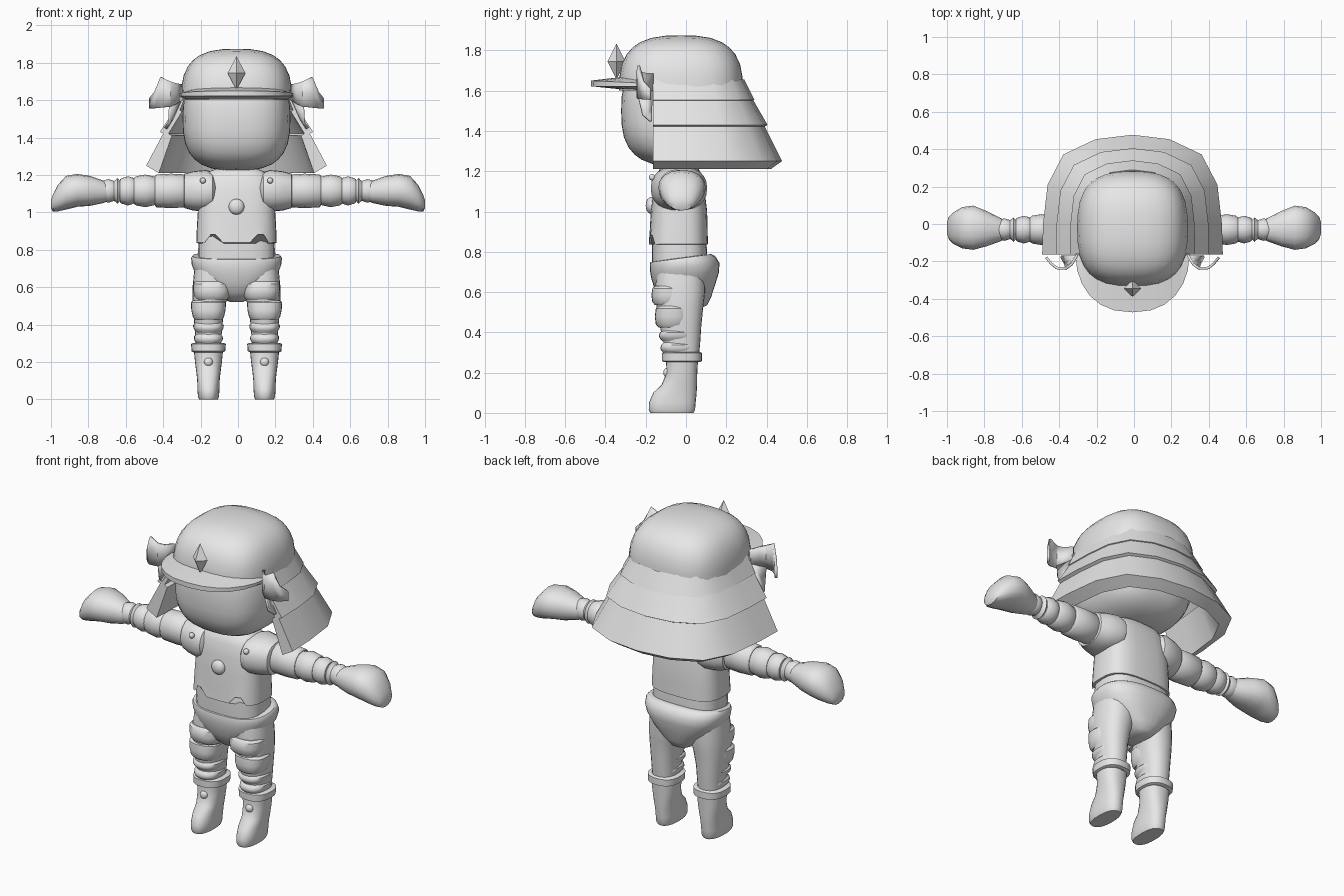
import bpy, bmesh, math
from mathutils import Vector

C = -0.008  # body centre line
grey = bpy.data.materials.new("plain_grey")
grey.diffuse_color = (0.8, 0.8, 0.8, 1)


def finish(name, bm, angle=40):
    bmesh.ops.recalc_face_normals(bm, faces=bm.faces)
    mesh = bpy.data.meshes.new(name)
    bm.to_mesh(mesh)
    bm.free()
    mesh.materials.append(grey)
    ob = bpy.data.objects.new(name, mesh)
    bpy.context.collection.objects.link(ob)
    bpy.ops.object.select_all(action='DESELECT')
    ob.select_set(True)
    bpy.context.view_layer.objects.active = ob
    bpy.ops.object.shade_smooth_by_angle(angle=math.radians(angle))
    return ob


def power(v, e):
    return math.copysign(abs(v) ** e, v)


def skin(bm, loops, close=True):
    """Bridge loops of points; close wraps each loop, ends are capped."""
    rows = [[bm.verts.new(p) for p in loop] for loop in loops]
    n = len(rows[0])
    for a, b in zip(rows, rows[1:]):
        for i in range(n if close else n - 1):
            j = (i + 1) % n
            bm.faces.new((a[i], a[j], b[j], b[i]))
    if close:
        bm.faces.new(rows[0])
        bm.faces.new(rows[-1])
    return rows


def loft(name, rings, axis='z', p=2.0, n=24, side=1, shape=None):
    """Rings: (position, centre 1, centre 2, radius 1, radius 2)."""
    bm = bmesh.new()
    loops = []
    for pos, c1, c2, r1, r2 in rings:
        loop = []
        for i in range(n):
            t = math.tau * i / n
            u = c1 + r1 * power(math.cos(t), 2 / p)
            v = c2 + r2 * power(math.sin(t), 2 / p)
            q = Vector((u, v, pos)) if axis == 'z' else Vector((side * pos, v, u))
            loop.append(shape(q) if shape else q)
        loops.append(loop)
    skin(bm, loops)
    return finish(name, bm)


def rounded_ball(name, centre, radii, p, cuts=7, half=False):
    bm = bmesh.new()
    bmesh.ops.create_cube(bm, size=2)
    bmesh.ops.subdivide_edges(bm, edges=bm.edges[:], cuts=cuts, use_grid_fill=True)
    for v in bm.verts:
        k = sum(abs(a) ** p for a in v.co) ** (1 / p)
        v.co = v.co / k
    if half:
        low = [v for v in bm.verts if v.co.z < -0.01]
        bmesh.ops.delete(bm, geom=low, context='VERTS')
    for v in bm.verts:
        v.co = Vector([c + r * a for c, r, a in zip(centre, radii, v.co)])
    return finish(name, bm)


# Head and helmet dome
rounded_ball("head", (C, -0.025, 1.5), (0.288, 0.297, 0.277), 2.8)
rounded_ball("helmet_dome", (C, -0.025, 1.6), (0.297, 0.308, 0.275), 2.8, half=True)

# Neck guard: three flaring bands swept round the back of the head
half_path = [(-1, None), (-0.99, 0.0), (-0.94, 0.44), (-0.765, 0.78), (-0.41, 0.95)]
path = half_path + [(0, 1)] + [(-x, y) for x, y in reversed(half_path)]
bands = {
    "upper": [(.285, .29, 1.655), (.335, .34, 1.555), (.305, .31, 1.54), (.265, .27, 1.64)],
    "middle": [(.325, .33, 1.56), (.41, .405, 1.43), (.37, .37, 1.41), (.29, .30, 1.54)],
    "lower": [(.385, .385, 1.435), (.483, .477, 1.25), (.415, .42, 1.21), (.345, .345, 1.41)],
}
for label, section in bands.items():
    bm = bmesh.new()
    skin(bm, [[(C + x * w, -0.163 if y is None else y * b, z) for w, b, z in section]
              for x, y in path])
    finish("neck_guard_" + label, bm, 35)

# Visor: crescent plate in front of the dome
bm = bmesh.new()
loops = []
for i in range(13):
    t = math.pi * i / 12
    c, s = math.cos(t), math.sin(t)
    ox, oy = 0.305 * power(c, 0.85), -0.16 - 0.312 * s ** 0.95
    ix, iy = 0.275 * power(c, 0.8), -0.155 - 0.15 * s ** 0.8
    loops.append([(C + ox, oy, 1.635 + .015 * s), (C + ox, oy, 1.622),
                  (C + ix, iy, 1.605), (C + ix, iy, 1.637 + .033 * s)])
skin(bm, loops)
finish("visor", bm)

# Crest diamond
bm = bmesh.new()
ring = [bm.verts.new((C + x, -0.345 + y, 1.745))
        for x, y in ((.048, 0), (0, .045), (-.048, 0), (0, -.045))]
for z in (1.835, 1.655):
    tip = bm.verts.new((C, -0.345, z))
    for i in range(4):
        bm.faces.new((ring[i], ring[(i + 1) % 4], tip))
finish("crest_diamond", bm, 10)

for s, tag in ((-1, "right"), (1, "left")):
    # Curled side wing of the helmet with a tail down the guard
    bm = bmesh.new()
    columns = [(.295, -.165, 1.685, 1.60), (.325, -.215, 1.69, 1.58), (.355, -.238, 1.70, 1.565),
               (.405, -.235, 1.725, 1.56), (.435, -.212, 1.645, 1.557), (.462, -.178, 1.61, 1.555)]
    skin(bm, [[(C + s * x, y, zt), (C + s * x, y, (zt + zb) / 2), (C + s * x, y, zb)]
              for x, y, zt, zb in columns], close=False)
    skin(bm, [[(C + s * .30, -.17, 1.60), (C + s * .355, -.235, 1.57)],
              [(C + s * .345, -.17, 1.50), (C + s * .36, -.215, 1.48)],
              [(C + s * .375, -.17, 1.45), (C + s * .38, -.18, 1.45)]], close=False)
    ob = finish(tag + "_helmet_wing", bm)
    mod = ob.modifiers.new("thickness", 'SOLIDIFY')
    mod.thickness = 0.014
    mod.offset = 0

    # Shoulder guard and rivet
    loft(tag + "_shoulder", [(.11, 1.115, -.035, .06, .10), (.135, 1.115, -.035, .10, .135),
                             (.17, 1.115, -.035, .112, .14), (.24, 1.115, -.035, .105, .12),
                             (.285, 1.115, -.035, .092, .10), (.29, 1.115, -.035, .08, .085)],
         'x', 2.3, side=s)
    rounded_ball(tag + "_shoulder_rivet", (C + s * .18, -.168, 1.17), (.016,) * 3, 2, 3)

    # Segmented arm sleeves: start, end, radii at start, middle and end
    sleeves = [(.27, .445, .088, .092, .088), (.435, .555, .076, .087, .078),
               (.545, .632, .068, .078, .068), (.625, .665, .058, .069, .058),
               (.655, .73, .054, .063, .056)]
    for k, (a, b, r0, rm, r1) in enumerate(sleeves):
        loft(f"{tag}_sleeve_{k + 1}",
             [(a, 1.115, -.03, r0 * .9, r0 * .85), (a + .01, 1.115, -.03, r0, r0 * .95),
              ((a + b) / 2, 1.115, -.03, rm, rm * .95),
              (b - .01, 1.115, -.03, r1, r1 * .95), (b, 1.115, -.03, r1 * .9, r1 * .85)],
             'x', side=s, n=16)

    # Mitten hand
    loft(tag + "_hand", [(.70, 1.11, -.03, .052, .055), (.72, 1.11, -.03, .06, .065),
                         (.79, 1.115, -.025, .08, .095), (.86, 1.118, -.02, .088, .118),
                         (.92, 1.105, -.02, .09, .11), (.965, 1.075, -.022, .07, .085),
                         (.99, 1.05, -.022, .045, .06), (1.0, 1.045, -.022, .02, .03)],
         'x', 2.2, 16, s)

    # Leg, with stepped plates on its front
    x = C + s * .15
    loft(tag + "_leg", [(.70, C + s * .125, -.025, .10, .12), (.60, C + s * .132, -.03, .103, .125),
                        (.52, C + s * .145, -.03, .09, .115), (.43, x, -.027, .078, .103),
                        (.34, x, -.02, .070, .09), (.25, x, -.02, .066, .08)], p=2.3)
    for k, (z0, z1, r0, r1, f) in enumerate([(.535, .63, .094, .10, -.172), (.425, .53, .083, .094, -.155),
                                             (.355, .41, .074, .082, -.135), (.295, .35, .072, .076, -.128)]):
        lean = s * .018 * (k == 0)
        loft(f"{tag}_leg_plate_{k + 1}",
             [(z0, x - lean, f + .09, r0 - .012, .072), (z0 + .015, x - lean, f + .09, r0, .085),
              ((z0 + z1) / 2, x - lean, f + .09, (r0 + r1) / 2 + .003, .09),
              (z1 - .012, x - lean, f + .09, r1, .085), (z1, x - lean, f + .09, r1 - .012, .072)], p=2.4)

    # Boot, cuff and boot knob
    loft(tag + "_boot_cuff", [(.252, x, -.02, .078, .088), (.258, x, -.02, .09, .10),
                              (.297, x, -.02, .093, .10), (.303, x, -.02, .08, .088)], p=2.5)
    loft(tag + "_boot", [(.27, x, -.02, .079, .08), (.20, x, -.02, .072, .076),
                         (.14, x, -.033, .064, .088), (.10, x, -.055, .06, .108),
                         (.05, x, -.068, .059, .116), (.015, x, -.07, .056, .115),
                         (0, x, -.07, .05, .107)], p=2.4)
    rounded_ball(tag + "_boot_knob", (x, -.093, .20), (.024, .02, .024), 2, 3)


# Chest armour with a notched lower edge, over the shirt
def notch(q):
    if q.y < 0 and q.z < .88 and .10 < abs(q.x - C) < .165:
        q.z += .045
    return q


loft("chest_armour", [(.835, C, -.038, .205, .138), (.838, C, -.038, .215, .147),
                      (.92, C, -.036, .212, .143), (1.0, C, -.035, .207, .14),
                      (1.1, C, -.035, .203, .128), (1.17, C, -.035, .19, .115),
                      (1.215, C, -.033, .16, .095), (1.232, C, -.03, .11, .075)],
     p=3, n=32, shape=notch)
loft("shirt", [(.70, C, -.03, .205, .135), (.78, C, -.032, .205, .138), (.90, C, -.034, .203, .132)], p=3)
loft("neck", [(1.19, C, -.03, .10, .08), (1.27, C, -.03, .10, .08)], n=16)
rounded_ball("chest_button", (C, -.172, 1.03), (.042, .028, .042), 2)


# Baggy shorts, higher at the back
def tilt(q):
    q.z += .13 * (q.y + .18) * min(1, max(0, (q.z - .55) / .15))
    return q


loft("shorts", [(.75, C, -.025, .215, .135), (.748, C, -.025, .235, .152),
                (.735, C, -.017, .243, .163), (.70, C, -.006, .24, .172),
                (.665, C, -.004, .225, .168), (.62, C, -.006, .19, .152),
                (.57, C, -.005, .125, .13), (.535, C, .005, .07, .10),
                (.52, C, .015, .03, .06)], p=2.5, n=32, shape=tilt)
